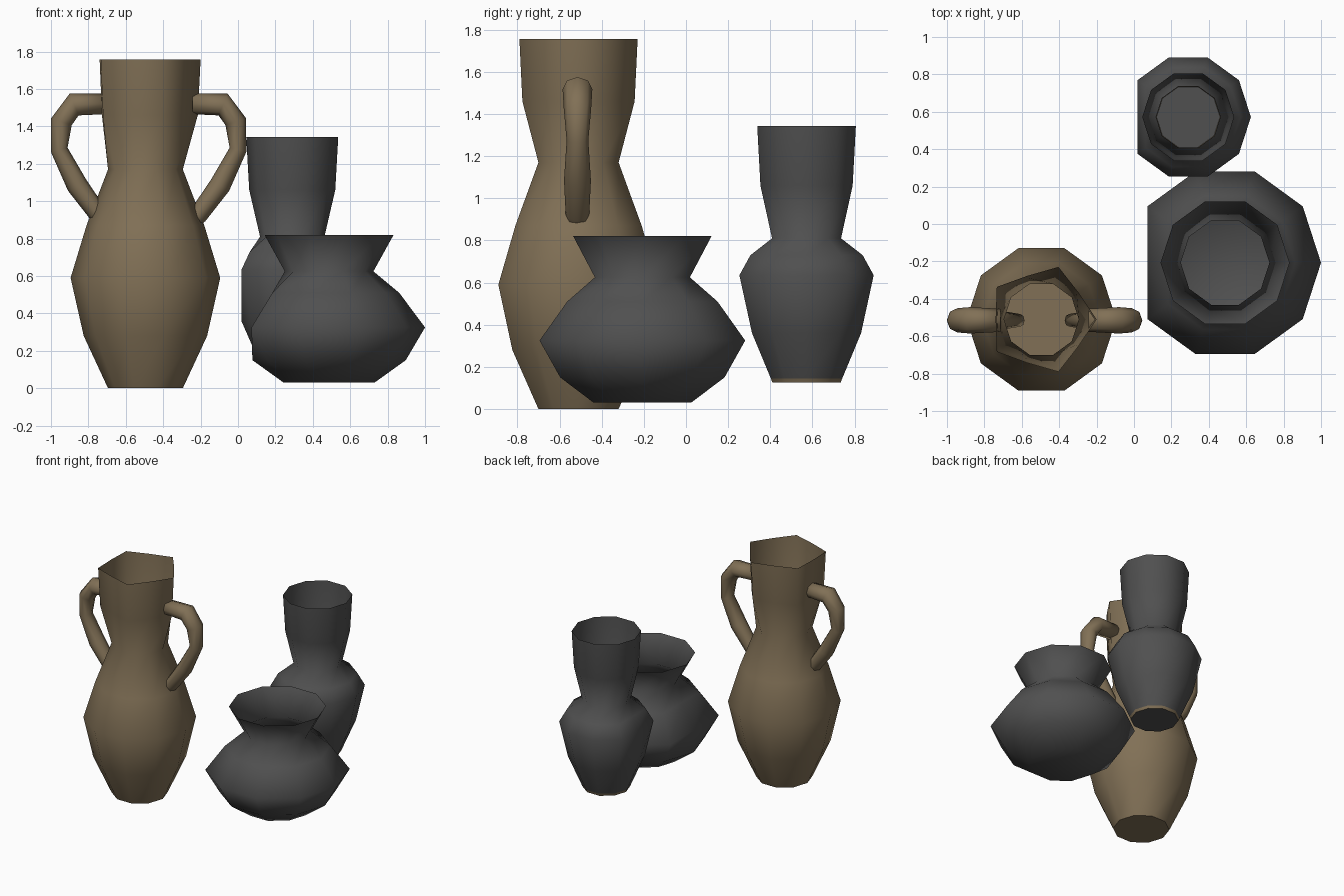
import bpy, bmesh, math
from mathutils import Vector

if "Cube" in bpy.data.objects:
    bpy.data.objects.remove(bpy.data.objects["Cube"])

SIDES = 10


def material(name, rgb):
    m = bpy.data.materials.new(name)
    m.diffuse_color = (*rgb, 1)
    m.use_nodes = True
    m.node_tree.nodes["Principled BSDF"].inputs["Base Color"].default_value = m.diffuse_color
    return m


CLAY = material("brown clay", (0.22, 0.163, 0.093))
DARK = material("dark grey clay", (0.08, 0.08, 0.08))


def finish(bm, name, mats, rule=None):
    mesh = bpy.data.meshes.new(name)
    for f in bm.faces:
        f.smooth = True
        if rule:
            f.material_index = rule(f)
    bm.normal_update()
    # crisp edge where the flat base meets the wall
    for e in bm.edges:
        if len(e.link_faces) == 2 and e.calc_face_angle(0) > math.radians(62):
            if any(abs(f.normal.z) > 0.99 for f in e.link_faces):
                e.smooth = False
    bm.to_mesh(mesh)
    bm.free()
    ob = bpy.data.objects.new(name, mesh)
    bpy.context.collection.objects.link(ob)
    for m in mats:
        mesh.materials.append(m)
    return ob


def bridge(bm, a, b):
    n = len(a)
    for i in range(n):
        bm.faces.new((a[i], a[(i + 1) % n], b[(i + 1) % n], b[i]))


def vessel(name, cx, cy, profile, mats, rule=None):
    """Ten-sided open pot; profile rows are (radius, height, ring style)."""
    bm = bmesh.new()
    rings = []
    for r, z, style in profile:
        ring = []
        for i in range(SIDES):
            k = r
            if style == "five" and i % 2:
                k = r * 0.83          # five-cornered mouth
            if style == "dent" and i == SIDES // 2:
                k = r * 0.809         # flattened side
            a = math.tau * i / SIDES
            ring.append(bm.verts.new((cx + k * math.cos(a), cy + k * math.sin(a), z)))
        rings.append(ring)
    for a, b in zip(rings, rings[1:]):
        bridge(bm, a, b)
    bm.faces.new(rings[0][::-1])
    return finish(bm, name, mats, rule)


def handle(name, path, side):
    """Eight-sided tube along (x offset, height, radius), placed left or right."""
    bm = bmesh.new()
    pts = [Vector((p[0], 0, p[1])) for p in path]
    rings = []
    for i, p in enumerate(pts):
        d1 = (pts[min(i + 1, len(pts) - 1)] - pts[max(i - 1, 0)]).normalized()
        out = Vector((0, 1, 0)).cross(d1)
        ring = []
        for j in range(8):
            a = math.tau * j / 8
            v = p + path[i][2] * (out * math.cos(a) + Vector((0, 1.12, 0)) * math.sin(a))
            ring.append(bm.verts.new((-0.478 + side * v.x, -0.515 + v.y, v.z)))
        rings.append(ring)
    for a, b in zip(rings, rings[1:]):
        bridge(bm, a, b)
    bm.faces.new(rings[0][::-1])
    bm.faces.new(rings[-1])
    bmesh.ops.recalc_face_normals(bm, faces=bm.faces[:])
    return finish(bm, name, [CLAY])


# tall two-handled jar
vessel("tall_jar", -0.495, -0.51, [
    (0.20, 0.0, ""), (0.33, 0.28, ""), (0.40, 0.59, ""), (0.315, 0.87, ""),
    (0.20, 1.17, ""), (0.28, 1.46, "five"), (0.295, 1.757, "five")], [CLAY])

# handles run from the neck out and down into the shoulder
loop = [(0.235, 1.52, 0.055), (0.398, 1.517, 0.063), (0.466, 1.425, 0.058),
        (0.478, 1.275, 0.046), (0.382, 1.085, 0.057), (0.265, 0.925, 0.05),
        (0.13, 0.77, 0.03)]
handle("right_handle", loop, 1)
handle("left_handle", loop, -1)

# slim vase with an unglazed band around the foot
vessel("slim_vase", 0.29, 0.572, [
    (0.17, 0.125, ""), (0.178, 0.145, ""), (0.272, 0.36, ""), (0.335, 0.635, "dent"),
    (0.28, 0.73, "dent"), (0.172, 0.81, ""), (0.23, 1.06, ""), (0.246, 1.343, "")],
    [DARK, CLAY],
    lambda f: int(0.126 < f.calc_center_median().z < 0.144))

# squat wide-bellied pot
vessel("squat_pot", 0.487, -0.207, [
    (0.243, 0.03, ""), (0.41, 0.15, ""), (0.513, 0.325, "dent"), (0.375, 0.51, "dent"),
    (0.237, 0.625, ""), (0.345, 0.82, "")], [DARK])
